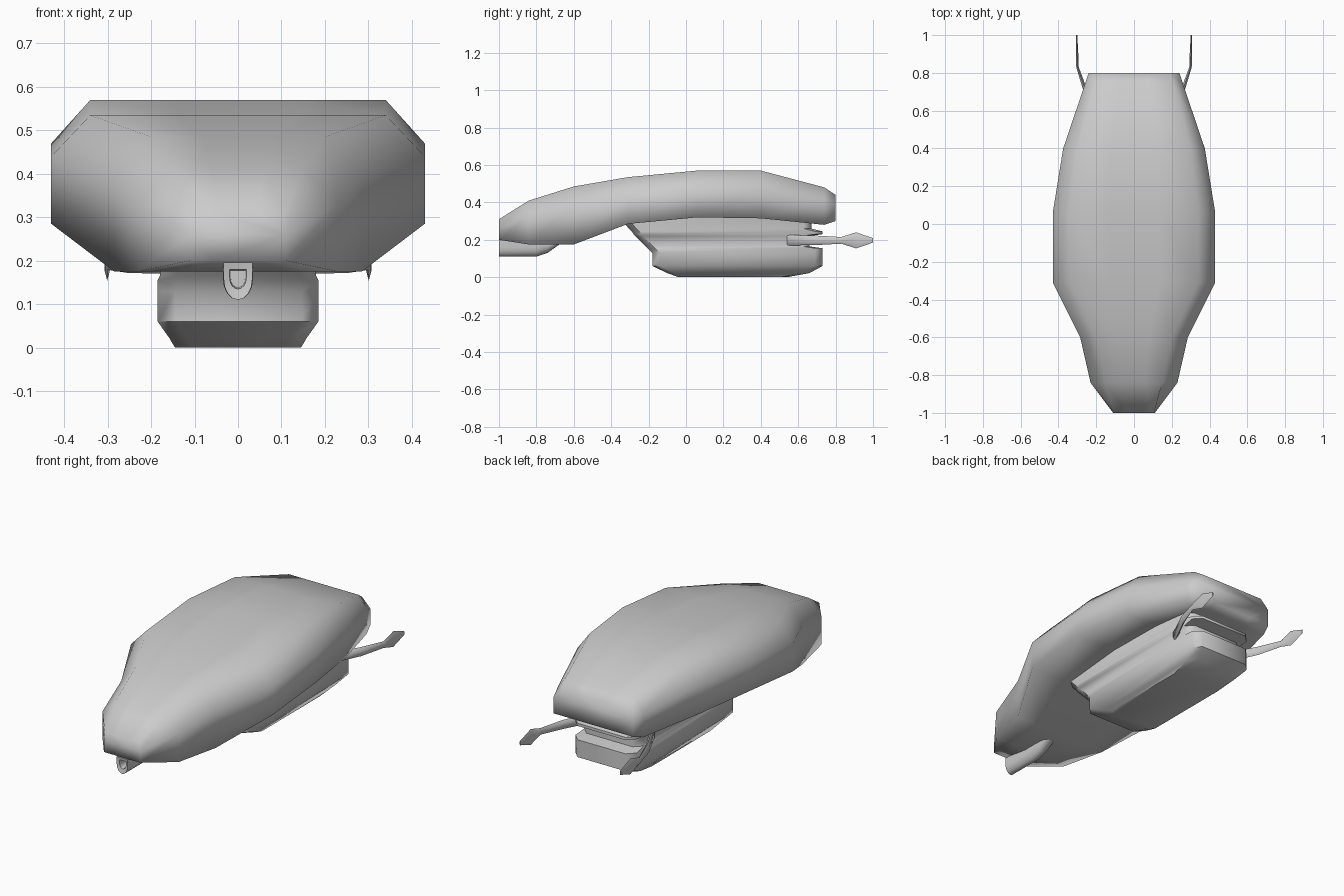
import bpy, math

if "Cube" in bpy.data.objects:
    bpy.data.objects.remove(bpy.data.objects["Cube"])


def loft(name, rings, angle):
    """Skin a row of equal-length closed rings and cap both ends."""
    n = len(rings[0])
    verts = [p for r in rings for p in r]
    faces = [(i * n + j, i * n + (j + 1) % n, (i + 1) * n + (j + 1) % n, (i + 1) * n + j)
             for i in range(len(rings) - 1) for j in range(n)]
    faces += [tuple(range(n))[::-1], tuple(range(len(verts) - n, len(verts)))]
    me = bpy.data.meshes.new(name)
    me.from_pydata(verts, [], faces)
    ob = bpy.data.objects.new(name, me)
    bpy.context.collection.objects.link(ob)
    bpy.ops.object.select_all(action='DESELECT')
    ob.select_set(True)
    bpy.context.view_layer.objects.active = ob
    bpy.ops.object.mode_set(mode='EDIT')
    bpy.ops.mesh.select_all(action='SELECT')
    bpy.ops.mesh.normals_make_consistent(inside=False)
    bpy.ops.object.mode_set(mode='OBJECT')
    bpy.ops.object.shade_smooth_by_angle(angle=math.radians(angle))
    return ob


# Hull: y, top half width, half width, top z, shoulder z, bottom z
hull = [(-1.00, .105, .11, .31, .26, .20),
        (-.84, .15, .23, .41, .33, .175),
        (-.60, .20, .285, .485, .39, .175),
        (-.31, .34, .43, .535, .44, .285),
        (.06, .34, .43, .57, .47, .32),
        (.40, .30, .375, .57, .47, .315),
        (.74, .21, .26, .48, .41, .28),
        (.80, .19, .24, .44, .39, .30)]
rings = []
for y, a, w, zt, zs, zb in hull:
    half = [(w * .5, zb), (w, zb), (w, zs), (a, zt), (a * .4, zt)]
    rings.append([(x, y, z) for x, z in half] + [(-x, y, z) for x, z in half[::-1]])
loft("hull", rings, 95)

# Cabin under the hull: z, half width, front y, rear y
cabin = [(.005, .145, -.04, .54), (.022, .158, -.10, .66), (.06, .185, -.18, .73),
         (.13, .185, -.18, .73), (.155, .185, -.205, .73), (.165, .18, -.215, .66),
         (.22, .18, -.27, .66), (.23, .185, -.28, .73), (.245, .185, -.29, .73),
         (.26, .185, -.305, .67), (.33, .185, -.37, .67)]
rings = []
for z, w, f, b in cabin:
    c = .04
    half = [(w - c, f), (w, f + c), (w, b - c), (w - c, b)]
    rings.append([(x, y, z - .005 if z < .01 else z) for x, y in half]
                 + [(-x, y, z - .005 if z < .01 else z) for x, y in half[::-1]])
loft("cabin", rings, 50)


# Nose nozzle with a recessed bore
def nozzle_ring(y, hw, top, bottom):
    pts = [(hw, y, top)]
    mid = bottom + (top - bottom) * .55
    for i in range(9):
        t = math.pi * i / 8
        pts.append((hw * math.cos(t), y, mid - (mid - bottom) * math.sin(t)))
    return pts + [(-hw, y, top)]


loft("nozzle", [nozzle_ring(*p) for p in (
    (-.93, .017, .178, .138), (-.995, .019, .18, .135), (-1.0, .033, .196, .11),
    (-.80, .035, .20, .11), (-.74, .034, .20, .13), (-.67, .03, .20, .18))], 50)

# Rear arms with diamond tips: y, x, half thickness, half height, centre z
arm = [(.54, .175, .014, .028, .198), (.70, .255, .012, .025, .197), (.83, .299, .007, .018, .197),
       (.91, .301, .006, .043, .197), (1.0, .303, .003, .012, .197)]
for side, label in ((1, "right"), (-1, "left")):
    rings = []
    for y, x, t, h, z in arm:
        rings.append([(side * (x + t * math.cos(k * math.pi / 3 + math.pi / 6) * 1.1), y,
                       z + h * math.sin(k * math.pi / 3 + math.pi / 6)) for k in range(6)])
    loft("rear_arm_" + label, rings, 65)
